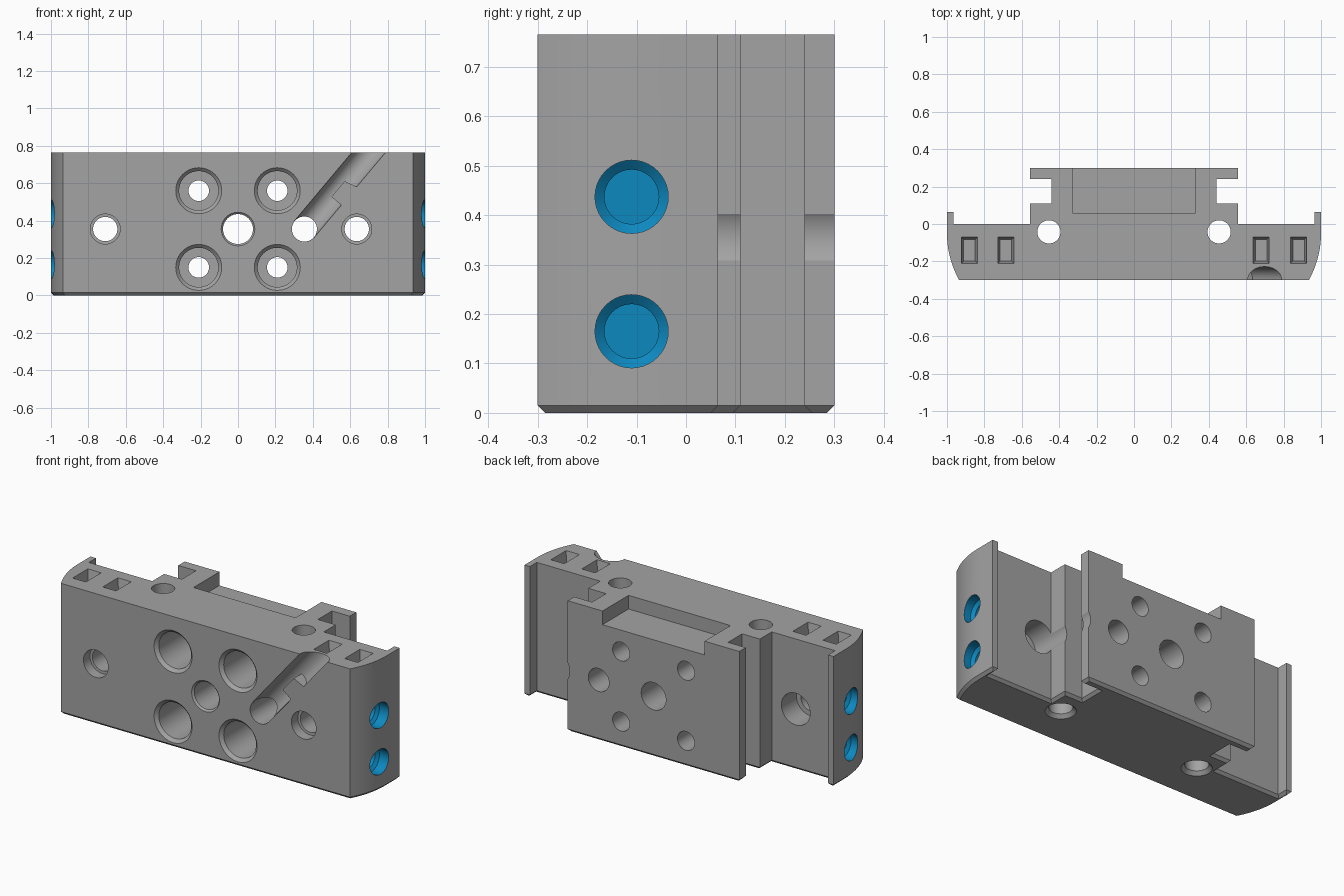
import bpy, bmesh, math
from mathutils import Vector, Matrix

if "Cube" in bpy.data.objects:
    bpy.data.objects.remove(bpy.data.objects["Cube"])

H, CH = 0.765, 0.015          # body height, bottom chamfer
MID = 0.355                   # height of the middle row of holes


def material(name, rgb):
    m = bpy.data.materials.new(name)
    m.diffuse_color = (*rgb, 1)
    m.use_nodes = True
    m.node_tree.nodes["Principled BSDF"].inputs["Base Color"].default_value = m.diffuse_color
    return m


MATS = [material("grey metal", (0.37, 0.37, 0.37)),
        material("blue port", (0.004, 0.25, 0.53))]


def make_object(name, bm, mat=0):
    bmesh.ops.recalc_face_normals(bm, faces=bm.faces)
    for f in bm.faces:
        f.material_index = mat
    me = bpy.data.meshes.new(name)
    bm.to_mesh(me)
    bm.free()
    for m in MATS:
        me.materials.append(m)
    ob = bpy.data.objects.new(name, me)
    bpy.context.collection.objects.link(ob)
    return ob


def loft(name, rings, mat=0):
    """Skin a closed solid through matching rings of points."""
    bm = bmesh.new()
    vs = [[bm.verts.new(p) for p in r] for r in rings]
    n = len(vs[0])
    for a, b in zip(vs, vs[1:]):
        for i in range(n):
            j = (i + 1) % n
            bm.faces.new((a[i], a[j], b[j], b[i]))
    bm.faces.new(vs[0])
    bm.faces.new(vs[-1])
    return make_object(name, bm, mat)


def inset(pts, d):
    """Offset a counter-clockwise outline inwards by d."""
    out = []
    for i, p in enumerate(pts):
        e1 = (p - pts[i - 1]).normalized()
        e2 = (pts[(i + 1) % len(pts)] - p).normalized()
        n1, n2 = Vector((-e1.y, e1.x)), Vector((-e2.y, e2.x))
        out.append(p + (n1 + n2) * d / (1 + n1.dot(n2)))
    return out


# Body outline, right half from the front to the back, then mirrored
R, YC = 0.51, -0.05
a_end = math.acos(1 - 0.065 / R)
half = [(1 - R + R * math.cos(a), YC + R * math.sin(a))
        for a in [-a_end * (1 - i / 10) for i in range(11)]]
half[0] = (0.935, -0.3)
half += [(1, 0.065), (0.965, 0.065), (0.965, 0), (0.555, 0), (0.555, 0.11),
         (0.44, 0.11), (0.44, 0.24), (0.555, 0.24), (0.555, 0.3)]
outline = [Vector(p) for p in half] + [Vector((-x, y)) for x, y in reversed(half)]
body = loft("valve_block", [[(p.x, p.y, z) for p in ring] for ring, z in
                            ((inset(outline, CH), 0), (outline, CH), (outline, H))])


def cut(cutter):
    mod = body.modifiers.new("cut", 'BOOLEAN')
    mod.operation = 'DIFFERENCE'
    mod.solver = 'EXACT'
    mod.object = cutter
    bpy.context.view_layer.objects.active = body
    bpy.ops.object.modifier_apply(modifier=mod.name)
    bpy.data.objects.remove(cutter)


def bore(origin, axis, steps, mat=0, seg=40):
    """Stepped round hole; steps are (distance along axis, radius)."""
    rot = Vector(axis).to_track_quat('Z', 'Y').to_matrix().to_4x4()
    mx = Matrix.Translation(origin) @ rot
    cut(loft("cutter", [[mx @ Vector((r * math.cos(2 * math.pi * i / seg),
                                      r * math.sin(2 * math.pi * i / seg), d))
                         for i in range(seg)] for d, r in steps], mat))


FRONT = -0.3
BACK_AXIS = (0, 1, 0)

# Four counterbored screw holes
for x in (-0.21, 0.21):
    for z in (0.15, 0.56):
        bore((x, FRONT, z), BACK_AXIS, [(-0.015, 0.138), (0.018, 0.105),
             (0.35, 0.105), (0.351, 0.055), (0.7, 0.055)])

# Centre hole and small through hole
bore((0, FRONT, MID), BACK_AXIS, [(-0.01, 0.1), (0.01, 0.08), (0.7, 0.08)])
bore((0.355, FRONT, MID), BACK_AXIS, [(-0.05, 0.067), (0.7, 0.067)])

# Outer holes, wider at the rear
for x in (-0.71, 0.635):
    bore((x, FRONT, MID), BACK_AXIS, [(-0.02, 0.08), (0.06, 0.08), (0.061, 0.065),
         (0.16, 0.065), (0.161, 0.093), (0.7, 0.093)])

# Vertical through holes, chamfered at the bottom
for x in (-0.455, 0.455):
    bore((x, -0.042, 0), (0, 0, 1), [(-0.01, 0.09), (0.02, 0.062), (0.9, 0.062)])

# Blue stepped side ports
for s in (-1, 1):
    for z in (0.165, 0.437):
        bore((s, -0.11, z), (-s, 0, 0), [(-0.05, 0.074), (0.06, 0.074),
             (0.075, 0.055), (0.17, 0.055)], mat=1)

# Diagonal round groove from the small hole to the top edge
ang = math.radians(50)
along = Vector((math.cos(ang), 0, math.sin(ang)))
side = Vector((math.sin(ang), 0, -math.cos(ang)))
start = Vector((0.355, FRONT + 0.003, MID))
bore(start, along, [(0, 0.069), (0.8, 0.069)])

# Stop tab standing in the groove
tab = [(0.225, 0.08), (0.225, 0.0), (0.335, 0.0), (0.355, 0.08)]
loft("groove_tab", [[Vector((start.x, y, start.z)) + along * u + side * v
                     for u, v in tab] for y in (FRONT, -0.215)])


def rect(cx, cy, w, d, z):
    return [(cx + sx * w / 2, cy + sy * d / 2, z)
            for sx, sy in ((-1, -1), (1, -1), (1, 1), (-1, 1))]


# Tapered rectangular sockets in the top
for x in (-0.88, -0.685, 0.68, 0.88):
    cut(loft("cutter", [rect(x, -0.14, 0.062, 0.115, H - 0.06),
                        rect(x, -0.14, 0.086, 0.14, H),
                        rect(x, -0.14, 0.086, 0.14, H + 0.05)]))

# Shallow recess in the top of the rear rail
cut(loft("cutter", [rect(0, 0.21, 0.66, 0.3, H - 0.08),
                    rect(0, 0.21, 0.66, 0.3, H + 0.05)]))

# Smooth round walls, crisp edges
bpy.ops.object.select_all(action='DESELECT')
body.select_set(True)
bpy.context.view_layer.objects.active = body
bpy.ops.object.shade_smooth_by_angle(angle=math.radians(30))
